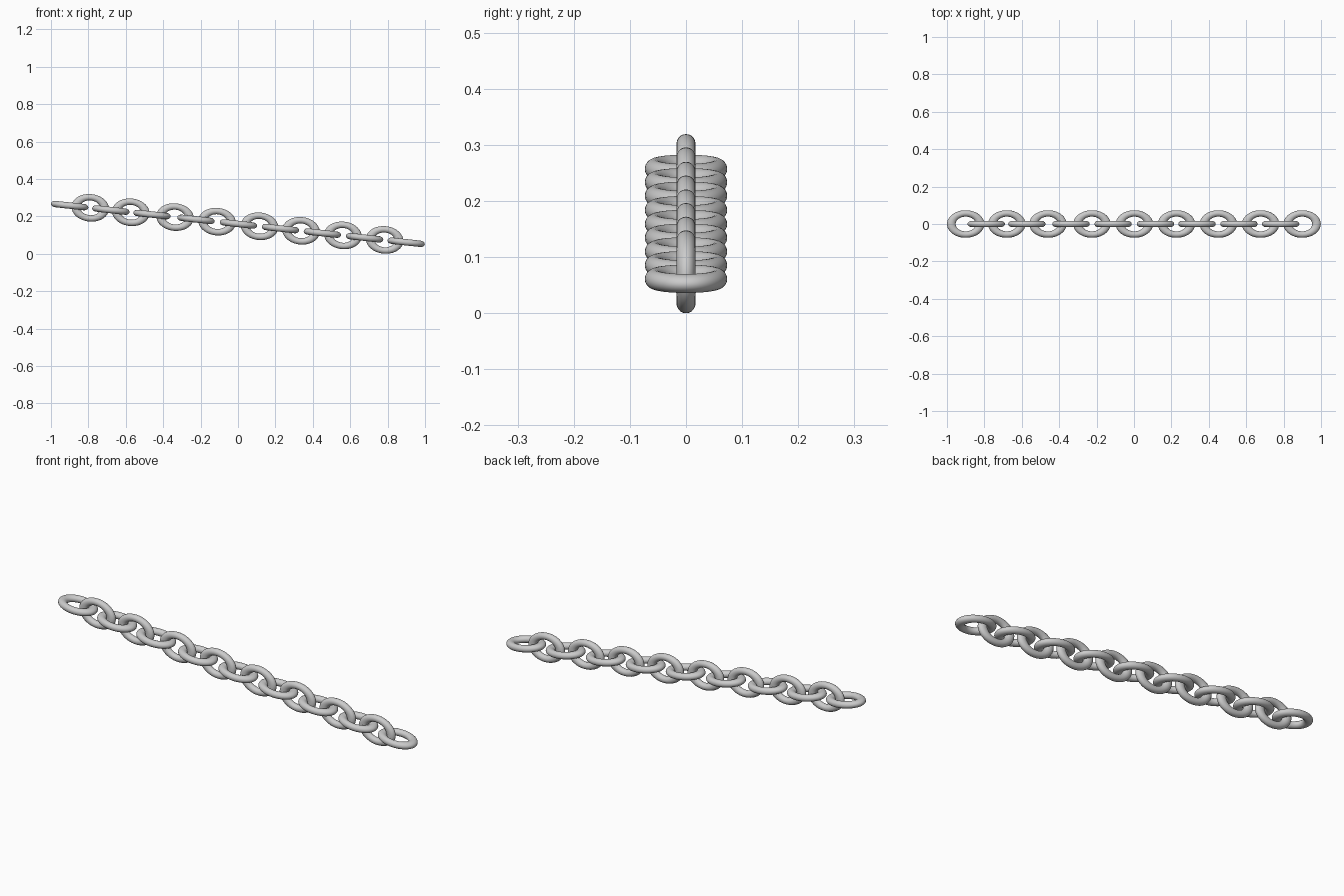
import bpy, math

if "Cube" in bpy.data.objects:
    bpy.data.objects.remove(bpy.data.objects["Cube"])

# Chain line: straight, falling gently towards +x
SLOPE = 0.109
TILT = math.atan(SLOPE)
MID_Z = 0.1593

# Link centres along x: flat links alternate with upright links
FLAT_X = [-0.900, -0.680, -0.460, -0.225, 0.002, 0.227, 0.451, 0.677, 0.899]
UPRIGHT_X = [-0.790, -0.573, -0.337, -0.112, 0.115, 0.337, 0.561, 0.784]


def add_link(name, x, upright):
    """Oval link: a torus stretched along the chain, rolled a quarter turn if upright."""
    bpy.ops.mesh.primitive_torus_add(
        major_segments=48, minor_segments=20,
        major_radius=0.0565, minor_radius=0.017)
    link = bpy.context.object
    link.name = name
    link.scale = (1.365, 1, 1)
    link.rotation_euler = (math.pi / 2 if upright else 0, TILT, 0)
    link.location = (x, 0, MID_Z - SLOPE * x)
    bpy.ops.object.shade_smooth()


for i, x in enumerate(FLAT_X):
    add_link(f"flat_link_{i + 1}", x, False)
for i, x in enumerate(UPRIGHT_X):
    add_link(f"upright_link_{i + 1}", x, True)
